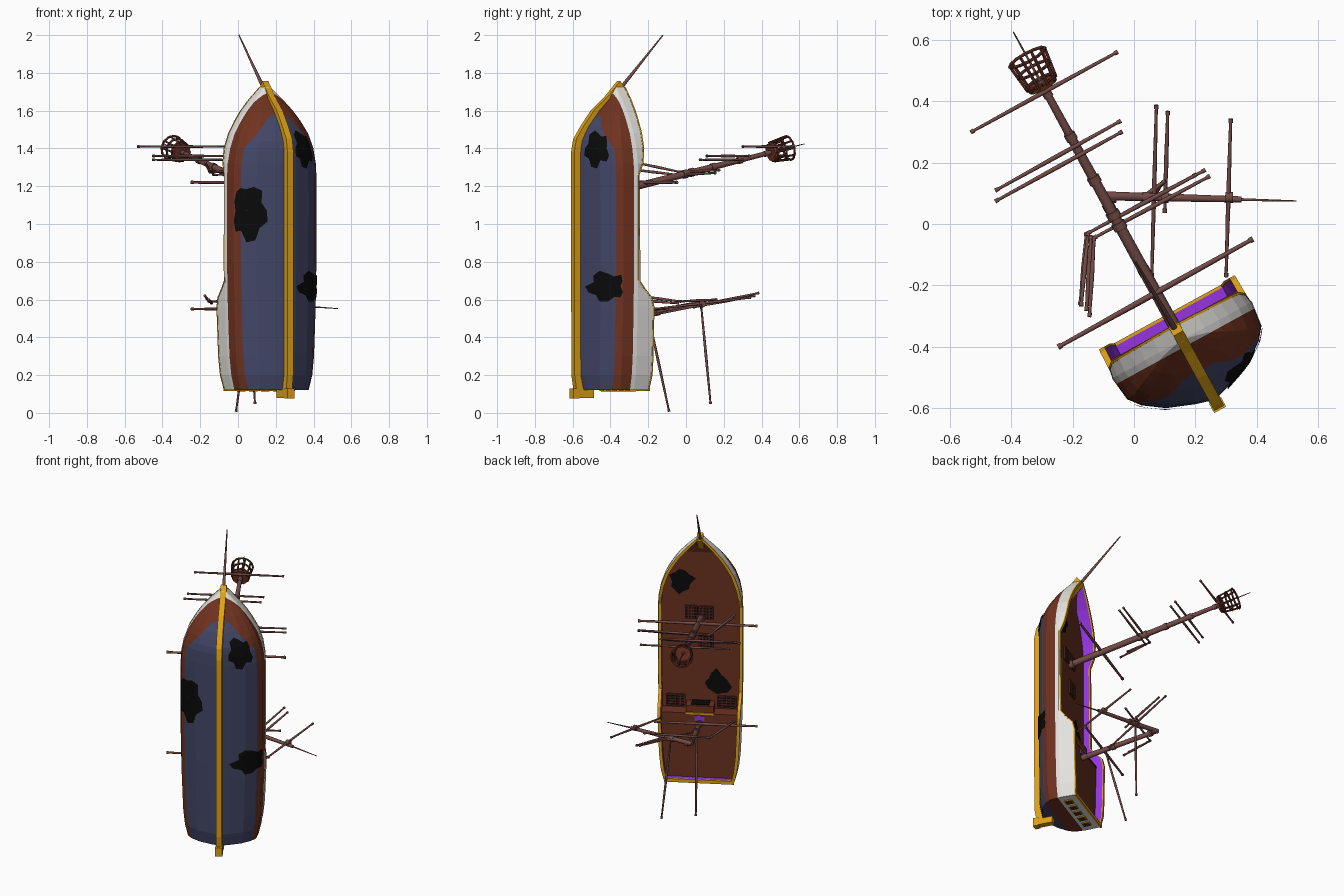
import bpy, bmesh, math, random
from mathutils import Vector, Matrix

if "Cube" in bpy.data.objects:
    bpy.data.objects.remove(bpy.data.objects["Cube"])

random.seed(4)
# Ship frame: b = across the beam, u = from keel to masthead, z = towards the bow
B, U, O = Vector((.877, .48, 0)), Vector((-.48, .877, 0)), Vector((.13, -.33, 0))

def W(b, u, z):
    return O + b * B + u * U + Vector((0, 0, z))

def mat(name, r, g, b):
    m = bpy.data.materials.new(name)
    m.diffuse_color = (r, g, b, 1)
    m.use_nodes = True
    m.node_tree.nodes["Principled BSDF"].inputs["Base Color"].default_value = m.diffuse_color
    return m

WHITE = mat("white paint", .78, .77, .74)
RED = mat("red brown plank", .16, .032, .014)
BLUE = mat("slate blue", .056, .062, .135)
GOLD = mat("gold trim", .74, .36, .008)
PURPLE = mat("purple lining", .3, .035, .75)
SPAR = mat("spar wood", .17, .07, .062)
DECK = mat("deck brown", .145, .032, .014)
DARK = mat("dark maroon", .085, .02, .014)
BLACK = mat("black hole", .003, .003, .003)

def finish(name, bm, *mats):
    bmesh.ops.recalc_face_normals(bm, faces=bm.faces)
    me = bpy.data.meshes.new(name)
    bm.to_mesh(me)
    bm.free()
    for m in mats:
        me.materials.append(m)
    ob = bpy.data.objects.new(name, me)
    bpy.context.collection.objects.link(ob)
    return ob

def skin(bm, rings, closed=True, caps=True):
    vs = [[bm.verts.new(W(*p)) for p in r] for r in rings]
    n = len(rings[0])
    for a, c in zip(vs, vs[1:]):
        for i in range(n if closed else n - 1):
            j = (i + 1) % n
            bm.faces.new((a[i], a[j], c[j], c[i]))
    if caps:
        bm.faces.new(vs[0])
        bm.faces.new(vs[-1])

def loft(name, rings, m, closed=True, caps=True):
    bm = bmesh.new()
    skin(bm, rings, closed, caps)
    return finish(name, bm, m)

def box(name, b, u, z, m):
    return loft(name, [[(b[0], u[0], k), (b[1], u[0], k), (b[1], u[1], k), (b[0], u[1], k)] for k in z], m)

def rod(name, p, q, r1, r2, m=SPAR, n=12):
    p, q = Vector(p), Vector(q)
    bm = bmesh.new()
    mx = Matrix.Translation((p + q) / 2) @ (q - p).to_track_quat('Z', 'Y').to_matrix().to_4x4()
    bmesh.ops.create_cone(bm, cap_ends=True, segments=n, radius1=r1, radius2=r2, depth=(q - p).length, matrix=mx)
    for f in bm.faces:
        f.smooth = len(f.verts) == 4
    return finish(name, bm, m)

def spar(name, p, q, r=.0075):
    # yard: thick in the middle, thin at the ends, with end collars
    p, q = Vector(p), Vector(q)
    c, d = (p + q) / 2, (q - p).normalized() * .01
    rod(name + "_half", c, p, r, r * .65)
    rod(name + "_half", c, q, r, r * .65)
    rod(name + "_tip", p - d * .3, p + d, r * .95, r * .95)
    rod(name + "_tip", q + d * .3, q - d, r * .95, r * .95)

def table(t):
    def f(z):
        for (a, va), (c, vc) in zip(t, t[1:]):
            if z <= c:
                return va + (vc - va) * max(0, (z - a) / (c - a))
        return t[-1][1]
    return f

half = table([(.12, .215), (.2, .234), (.3, .245), (.55, .255), (.8, .26), (1.25, .26), (1.32, .256),
              (1.4, .241), (1.48, .213), (1.55, .172), (1.6, .137), (1.66, .085), (1.725, .018)])
top = table([(.12, .032), (.2, .042), (.56, .042), (.61, .03), (.66, -.015), (.7, -.045), (1.26, -.05),
             (1.32, -.025), (1.4, -.012), (1.725, -.005)])
keel = table([(.12, -.255), (.2, -.272), (1.38, -.275), (1.45, -.262), (1.52, -.222), (1.6, -.16),
              (1.66, -.1), (1.725, -.06)])
Z = [.12, .2, .3, .45, .56, .61, .66, .7, .8, .95, 1.1, 1.26, 1.32, 1.4, 1.44, 1.48, 1.52, 1.55, 1.6, 1.66, 1.725]
PROF = [(0, 1), (.38, .96), (.56, .84), (.77, .59), (.93, .24), (1, .03)]

def section(z):
    w, k = half(z), keel(z)
    base = -.055
    return [(w * .98, top(z), z)] + [(w * g, base + f * (k - base), z) for f, g in PROF]

def mirror(p):
    return (-p[0],) + tuple(p[1:])

# Hull: lofted, then cut at the paint lines (two level, two slanting to a point at the bow)
bm = bmesh.new()
skin(bm, [section(z) + [mirror(p) for p in reversed(section(z))] for z in Z], closed=False, caps=False)
end = section(.12)
bm.faces.new([bm.verts.new(W(*p)) for p in end + [mirror(p) for p in reversed(end)]])
BOW, SL = 1.63, .91
for co, no in ((W(0, -.078, 0), U), (W(0, -.17, 0), U),
               (W(0, 0, BOW), B + Vector((0, 0, SL))), (W(0, 0, BOW), Vector((0, 0, SL)) - B)):
    bmesh.ops.bisect_plane(bm, geom=bm.verts[:] + bm.edges[:] + bm.faces[:], plane_co=co, plane_no=no)
for f in bm.faces:
    c = f.calc_center_median()
    u, b = (c - O).dot(U), abs((c - O).dot(B))
    f.material_index = 0 if u > -.078 else 1 if u > -.17 or b + SL * (c.z - BOW) > 0 else 2
finish("hull", bm, WHITE, RED, BLUE)

# Decks, inner bulwark lining and gold cap rail
MAIN, QUARTER = -.085, -.003
inner = lambda z: max(half(z) * .98 - .016, .002)
floor = lambda z: max(MAIN, keel(z) + .035)
loft("main_deck", [[(-inner(z), floor(z), z), (inner(z), floor(z), z)] for z in Z if z > .55], DECK, False, False)
loft("quarter_deck", [[(-inner(z), QUARTER, z), (inner(z), QUARTER, z)] for z in Z if z < .6], DECK, False, False)
box("quarter_bulkhead", (-.24, .24), (MAIN, QUARTER + .003), (.55, .562), RED)
for s in (-1, 1):
    loft("bulwark_lining", [[(s * inner(z), floor(z), z), (s * inner(z), top(z), z)] for z in Z], PURPLE, False, False)
    loft("cap_rail", [[(s * (inner(z) - .002), top(z) - .002, z), (s * (half(z) * .98 + .002), top(z) - .002, z),
                       (s * (half(z) * .98 + .002), top(z) + .006, z), (s * (inner(z) - .002), top(z) + .006, z)] for z in Z], GOLD)
box("taffrail_lining", (-.2, .2), (QUARTER, .036), (.122, .136), PURPLE)
box("taffrail", (-.214, .214), (.032, .042), (.116, .138), GOLD)

# Keel band and rudder
outer = [(.1, -.29), (.2, -.306), (1.38, -.308), (1.45, -.295), (1.52, -.25), (1.6, -.19), (1.68, -.1), (1.757, -.03)]
inn = [(.1, -.24), (.2, -.258), (1.36, -.258), (1.42, -.245), (1.48, -.21), (1.56, -.15), (1.64, -.065), (1.715, .004)]
loft("keel_band", [[(-.018, o[1], o[0]), (.018, o[1], o[0]), (.018, i[1], i[0]), (-.018, i[1], i[0])]
                   for o, i in zip(outer, inn)], GOLD)
box("rudder", (-.02, .02), (-.29, -.19), (.08, .125), GOLD)
box("rudder_heel", (-.022, .022), (-.314, -.28), (.075, .13), GOLD)

# Stern windows
for i in range(5):
    b = (i - 2) * .072
    box("window_frame", (b - .022, b + .022), (-.055, -.005), (.115, .12), GOLD)
    box("window_pane", (b - .016, b + .016), (-.048, -.012), (.112, .119), DARK)

# Jagged shot holes in the hull sides, draped on the surface
def hull_hole(side, z0, s0, dz, ds, n=16):
    R = [random.uniform(.85, 1.15) if i % 3 else random.uniform(.7, .85) for i in range(n)]
    def at(i, r):
        a = 2 * math.pi * i / n
        z = z0 + dz * r * R[i] * math.cos(a)
        s = min(max(s0 + ds * r * R[i] * math.sin(a), 0), 5.99)
        sec, k = section(z), int(s)
        p, q = Vector(sec[k]), Vector(sec[k + 1])
        v = p.lerp(q, s - k)
        v += Vector((v.x, v.y + .05, 0)).normalized() * .006
        return (side * v.x, v.y, v.z)
    loft("hull_hole", [[at(i, r) for i in range(n)] for r in (.02, .25, .5, .75, 1)], BLACK, True, False)

hull_hole(-1, 1.07, 3.3, .155, 1.4)
hull_hole(1, 1.4, 4.2, .095, .95)
hull_hole(1, .67, 3.4, .08, 1.5)

# Holes in the deck
for b0, z0 in ((.125, 1.4), (-.105, .73)):
    ring = []
    for i in range(13):
        a, r = i * 2 * math.pi / 13, random.uniform(.055, .105)
        ring.append((b0 + r * math.cos(a) * .9, MAIN + .003, z0 + r * math.sin(a)))
    loft("deck_hole", [ring, [(p[0], p[1] + .003, p[2]) for p in ring]], BLACK)

# Deck gratings
def grating(b, z, w, h):
    box("grating_pit", (b - w, b + w), (MAIN, MAIN + .004), (z - h, z + h), BLACK)
    for i in range(5):
        t = i / 2 - 1
        box("grating_bar", (b + t * w - .004, b + t * w + .004), (MAIN, MAIN + .01), (z - h, z + h), DARK)
        box("grating_bar", (b - w, b + w), (MAIN, MAIN + .009), (z + t * h - .004, z + t * h + .004), DARK)

for g in ((-.03, 1.2, .04, .04), (.06, 1.2, .035, .04), (-.03, 1.01, .04, .045), (.155, .61, .055, .035), (-.155, .61, .055, .035)):
    grating(*g)
# Companionway at the quarter deck break
box("companionway", (-.085, .085), (MAIN, -.005), (.562, .61), RED)
box("companionway_door", (-.055, .055), (MAIN, -.02), (.606, .614), BLACK)
box("companionway_sill", (-.085, .085), (-.006, .002), (.555, .566), GOLD)
box("companionway_mat", (-.03, .03), (QUARTER, QUARTER + .005), (.515, .545), PURPLE)

# Main mast, in tapering lengths with collars
mz = lambda u: 1.182 + .222 * u
M = lambda u: W(0, u, mz(u))
rod("main_mast_lower", M(-.1), M(.4), .02, .018)
rod("main_mast_middle", M(.38), M(.72), .018, .015)
rod("main_mast_upper", M(.7), M(.91), .014, .012)
rod("main_mast_pole", M(.9), M(1.09), .005, .002)
for u, r in ((-.07, .026), (.37, .023), (.41, .023), (.54, .021), (.7, .019), (.86, .016)):
    rod("mast_collar", M(u - .012), M(u + .012), r, r)

# Crow's nest
ax = (M(1) - M(0)).normalized()
third = ax.cross(B)
def ringpt(u, r, a):
    return M(u) + B * r * math.cos(a) + third * r * math.sin(a)
rod("nest_floor", M(.886), M(.9), .05, .053, RED, 12)
for u, r in ((.905, .053), (.95, .059), (.995, .065)):
    for i in range(12):
        a, c = i * math.pi / 6, (i + 1) * math.pi / 6
        rod("nest_ring", ringpt(u, r, a), ringpt(u, r, c), .006, .006, DARK, 6)
for i in range(10):
    a = i * math.pi / 5
    rod("nest_slat", ringpt(.895, .052, a), ringpt(.998, .065, a), .0055, .0055, DARK, 6)

# Main yards
spar("main_yard", (-.245, -.4, 1.22), (.385, -.05, 1.22), .01)
spar("top_yard", (-.53, .3, 1.41), (-.055, .56, 1.41))
spar("upper_yard", (-.45, .11, 1.36), (-.045, .335, 1.36))
spar("upper_yard", (-.45, .075, 1.34), (-.04, .3, 1.34))
# Snapped main yards with hanging ends
for e, f, g in (((.23, .175, 1.285), (-.15, -.03, 1.275), (-.172, -.265, 1.325)),
                ((.245, .155, 1.27), (-.13, -.045, 1.26), (-.145, -.3, 1.29))):
    spar("snapped_yard", e, f)
    spar("hanging_yard", f, g)

# Mizzen mast and its toppled topmast
N = lambda u: W(0, u, .53 + .18 * (u - .18))
rod("mizzen_mast", N(-.01), N(.48), .017, .014)
for u in (.02, .2, .44):
    rod("mizzen_collar", N(u - .012), N(u + .012), .02, .02)
rod("fallen_topmast", (-.11, .092, .585), (.35, .08, .565), .015, .01)
rod("fallen_pole", (.33, .08, .566), (.53, .075, .552), .005, .002)
for x in (-.07, .04, .1, .31):
    rod("topmast_collar", (x - .012, .087, .577), (x + .012, .087, .576), .018, .018)
for p, q in (((.073, .385, .635), (.058, -.17, .52)), ((.11, .365, .62), (.1, .04, .56)),
             ((.315, .34, .61), (.3, -.17, .55)), ((.1, .14, .585), (.02, .08, .57)),
             ((.055, .08, .57), (.09, .13, .05)), ((.06, -.2, .52), (-.01, -.09, .01)),
             ((-.175, -.26, .62), (-.155, -.03, .59)), ((-.155, -.28, .6), (-.14, -.04, .58)),
             ((-.15, -.03, .59), (.2, .16, .6))):
    spar("mizzen_spar", p, q)
spar("mizzen_yard", (-.245, -.4, .55), (.3, -.1, .55), .009)

# Bowsprit
rod("bowsprit", (.135, -.345, 1.72), (.005, -.122, 2.0), .01, .003)
